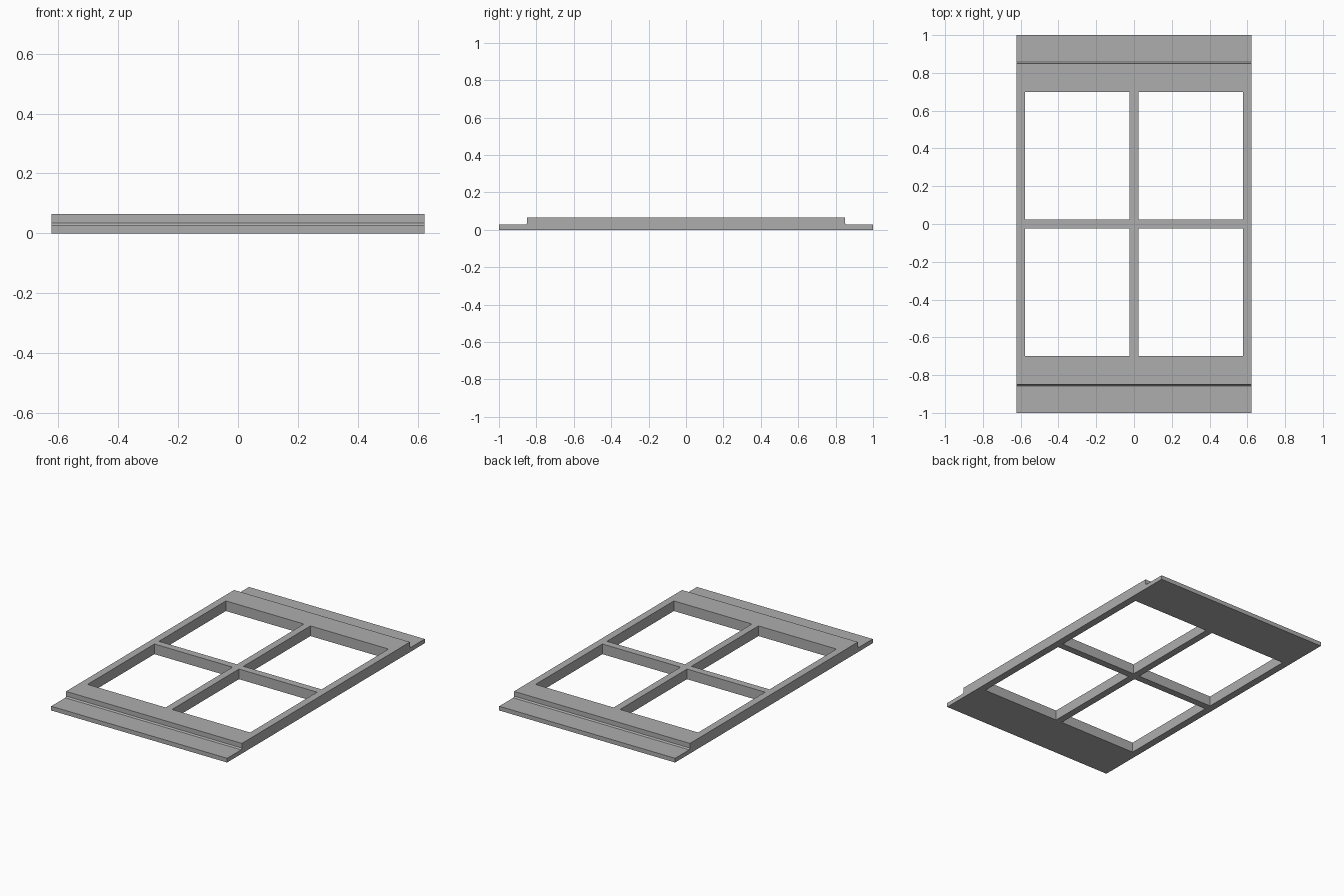
import bpy, bmesh

cube = bpy.data.objects.get("Cube")
if cube:
    bpy.data.objects.remove(cube)

HALF_W, HALF_L, HEIGHT = 0.623, 1.0, 0.065
LIP_H, STEP_Y, FILLET = 0.027, 0.85, 0.008
BAR, OPEN_X, OPEN_Y = 0.023, 0.576, 0.70

grey = bpy.data.materials.new("frame grey")
grey.use_nodes = True
colour = (0.42, 0.42, 0.42, 1)
grey.diffuse_color = colour
grey.node_tree.nodes["Principled BSDF"].inputs["Base Color"].default_value = colour


def make_object(name, bm):
    bmesh.ops.recalc_face_normals(bm, faces=bm.faces)
    mesh = bpy.data.meshes.new(name)
    bm.to_mesh(mesh)
    bm.free()
    mesh.materials.append(grey)
    obj = bpy.data.objects.new(name, mesh)
    bpy.context.collection.objects.link(obj)
    return obj


def extrude_loop(points, offset):
    bm = bmesh.new()
    face = bm.faces.new([bm.verts.new(p) for p in points])
    moved = bmesh.ops.extrude_face_region(bm, geom=[face])["geom"]
    verts = [g for g in moved if isinstance(g, bmesh.types.BMVert)]
    bmesh.ops.translate(bm, verts=verts, vec=offset)
    return bm


# Frame slab: stepped side profile with a small chamfer where each lip meets the body
half = [(HALF_L, 0), (HALF_L, LIP_H), (STEP_Y + FILLET, LIP_H),
        (STEP_Y, LIP_H + FILLET), (STEP_Y, HEIGHT)]
profile = half + [(-y, z) for y, z in reversed(half)]
frame = make_object("window_frame", extrude_loop(
    [(-HALF_W, y, z) for y, z in profile], (2 * HALF_W, 0, 0)))

# Four pane openings, leaving a cross of glazing bars
bm = bmesh.new()
for sx in (-1, 1):
    for sy in (-1, 1):
        verts = bmesh.ops.create_cube(bm, size=1)["verts"]
        bmesh.ops.scale(bm, verts=verts, vec=(OPEN_X - BAR, OPEN_Y - BAR, 1))
        bmesh.ops.translate(bm, verts=verts, vec=(
            sx * (OPEN_X + BAR) / 2, sy * (OPEN_Y + BAR) / 2, 0))
cutter = make_object("pane_cutter", bm)
cutter.hide_render = True

cut = frame.modifiers.new("pane openings", "BOOLEAN")
cut.operation = "DIFFERENCE"
cut.solver = "EXACT"
cut.object = cutter

# Apply the cut and discard the helper
bpy.context.view_layer.objects.active = frame
bpy.ops.object.modifier_apply(modifier=cut.name)
bpy.data.objects.remove(cutter)
